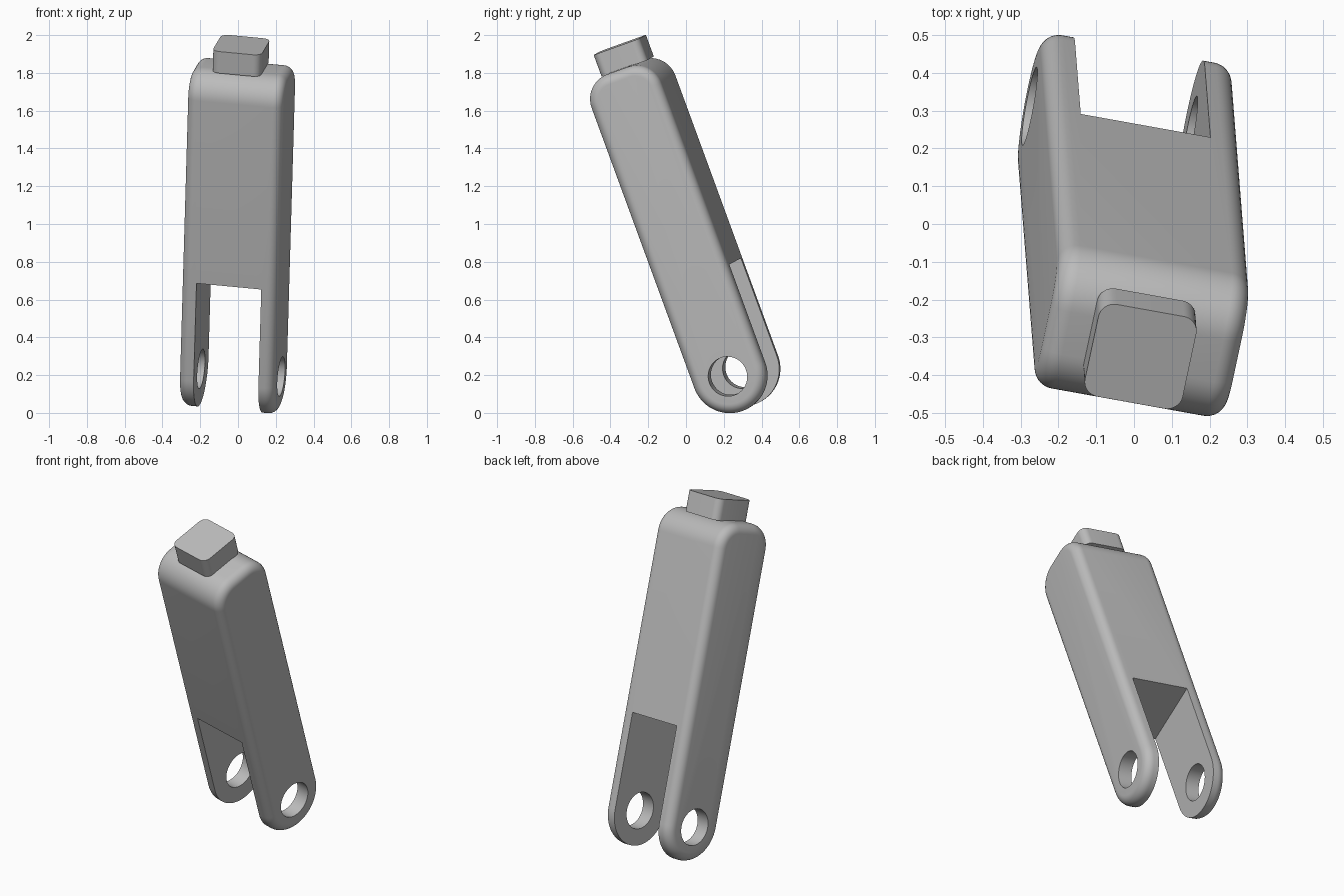
import bpy, bmesh
from math import sin, cos, pi, radians
from mathutils import Matrix, Euler

if "Cube" in bpy.data.objects:
    bpy.data.objects.remove(bpy.data.objects["Cube"])

# Tilted frame: origin at the pin axis, local z along the arm
FRAME = Matrix.Translation((-0.024, 0.266, 0.217)) @ Euler(
    (radians(19.5), radians(5.35), radians(-10.2))).to_matrix().to_4x4()
HALF_W, HALF_D, HEIGHT = 0.2575, 0.2, 1.72
TOP_R, FILLET = 0.14, 0.052

grey = bpy.data.materials.new("plain_grey")
grey.use_nodes = True
colour = (0.5, 0.5, 0.5, 1)
grey.diffuse_color = colour
grey.node_tree.nodes["Principled BSDF"].inputs["Base Color"].default_value = colour


def make(name, bm):
    bmesh.ops.recalc_face_normals(bm, faces=bm.faces[:])
    mesh = bpy.data.meshes.new(name)
    bm.to_mesh(mesh)
    bm.free()
    mesh.materials.append(grey)
    obj = bpy.data.objects.new(name, mesh)
    bpy.context.collection.objects.link(obj)
    obj.matrix_world = FRAME
    return obj


def loft(name, rings):
    """Skin closed rings of equal length and cap both ends."""
    bm = bmesh.new()
    loops = [[bm.verts.new(p) for p in ring] for ring in rings]
    n = len(loops[0])
    for a, b in zip(loops, loops[1:]):
        for i in range(n):
            j = (i + 1) % n
            bm.faces.new((a[i], a[j], b[j], b[i]))
    bm.faces.new(loops[0])
    bm.faces.new(loops[-1])
    return make(name, bm)


def arc(cx, cy, r, start, end, steps):
    angles = [start + (end - start) * i / steps for i in range(steps + 1)]
    return [(cx + r * cos(a), cy + r * sin(a)) for a in angles]


def side_outline(inset):
    """Arm seen from the side: round foot, two rounded top corners."""
    c, z, r = HALF_D - TOP_R, HEIGHT - TOP_R, TOP_R - inset
    return (arc(0, 0, HALF_D - inset, pi, 2 * pi, 40)
            + arc(c, z, r, 0, pi / 2, 14)
            + arc(-c, z, r, pi / 2, pi, 14))


def select(obj):
    bpy.ops.object.select_all(action="DESELECT")
    obj.select_set(True)
    bpy.context.view_layer.objects.active = obj


def cut(obj, cutter):
    select(obj)
    mod = obj.modifiers.new("cut", "BOOLEAN")
    mod.operation = "DIFFERENCE"
    mod.solver = "EXACT"
    mod.object = cutter
    bpy.context.view_layer.update()
    bpy.ops.object.modifier_apply(modifier=mod.name)
    bpy.data.objects.remove(cutter)


# Arm body with filleted sides
STEPS = 8
half = []
for i in range(STEPS + 1):
    t = pi / 2 * i / STEPS
    half.append((HALF_W - FILLET + FILLET * sin(t), FILLET * (1 - cos(t))))
sections = [(-w, inset) for w, inset in reversed(half)] + half
arm = loft("fork_arm", [[(w, y, z) for y, z in side_outline(inset)]
                        for w, inset in sections])

# Fork slot
bm = bmesh.new()
bmesh.ops.create_cube(bm, size=1, matrix=Matrix.Translation((0, 0, 0.053))
                      @ Matrix.Diagonal((0.35, 1, 1, 1)))
cut(arm, make("slot_cutter", bm))

# Pin holes through both legs
bm = bmesh.new()
bmesh.ops.create_cone(bm, cap_ends=True, segments=64, radius1=0.105, radius2=0.105,
                      depth=1, matrix=Matrix.Rotation(pi / 2, 4, "Y"))
cut(arm, make("hole_cutter", bm))

# Knob on the top: a square block with rounded upright edges
size, corner = 0.132, 0.042
square = []
for k, (sx, sy) in enumerate([(1, 1), (-1, 1), (-1, -1), (1, -1)]):
    c = size - corner
    square += arc(sx * c - 0.012, sy * c + 0.015, corner,
                  k * pi / 2, (k + 1) * pi / 2, 10)
knob = loft("top_knob", [[(x, y, z) for x, y in square] for z in (1.716, 1.838)])

for obj in (arm, knob):
    select(obj)
    bpy.ops.object.shade_smooth_by_angle(angle=radians(30))
